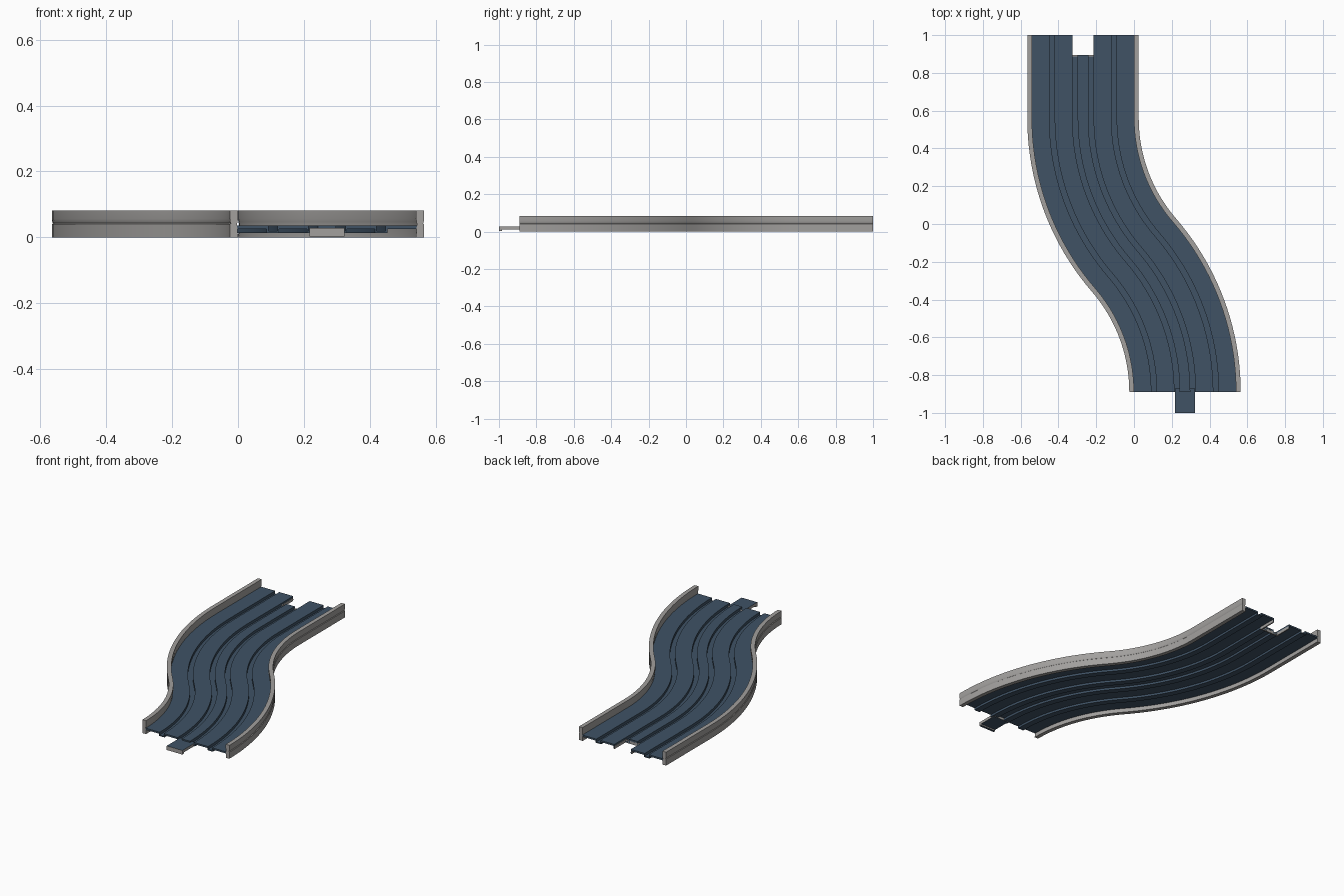
import bpy, bmesh, math

cube = bpy.data.objects.get("Cube")
if cube:
    bpy.data.objects.remove(cube, do_unlink=True)


def material(name, rgb):
    m = bpy.data.materials.new(name)
    m.use_nodes = True
    m.diffuse_color = (*rgb, 1)
    m.node_tree.nodes["Principled BSDF"].inputs["Base Color"].default_value = (*rgb, 1)
    return m


BLUE = material("slate_blue", (0.05, 0.085, 0.13))
GREY = material("warm_grey", (0.36, 0.35, 0.34))

# Centre line: one bend to the left, one back, then a straight run
SHIFT, START, BEND_END, END = 0.27, -0.89, 0.56, 1.0
LENGTH = BEND_END - START
ANGLE = 2 * math.atan(2 * SHIFT / LENGTH)
RADIUS = LENGTH / 2 / math.sin(ANGLE)
STEPS = 20


def centre_line():
    pts = []
    for i in range(STEPS + 1):
        a = ANGLE * i / STEPS
        pts.append((SHIFT - RADIUS + RADIUS * math.cos(a), START + RADIUS * math.sin(a), a))
    for i in range(STEPS - 1, -1, -1):
        a = ANGLE * i / STEPS
        pts.append((RADIUS - SHIFT - RADIUS * math.cos(a), BEND_END - RADIUS * math.sin(a), a))
    return pts + [(-SHIFT, END, 0.0)]


def finish(name, bm, mats):
    bmesh.ops.recalc_face_normals(bm, faces=bm.faces)
    mesh = bpy.data.meshes.new(name)
    bm.to_mesh(mesh)
    bm.free()
    for m in mats:
        mesh.materials.append(m)
    ob = bpy.data.objects.new(name, mesh)
    bpy.context.collection.objects.link(ob)
    return ob


def sweep(name, profile, mat):
    """Carry a closed (offset, height) profile along the centre line."""
    bm = bmesh.new()
    rings = [[bm.verts.new((x + u * math.cos(a), y + u * math.sin(a), z)) for u, z in profile]
             for x, y, a in centre_line()]
    n = len(profile)
    for r, s in zip(rings, rings[1:]):
        for i in range(n):
            j = (i + 1) % n
            bm.faces.new((r[i], r[j], s[j], s[i]))
    bm.faces.new(rings[0])
    bm.faces.new(rings[-1])
    return finish(name, bm, [mat])


def box(name, x0, x1, y0, y1, z0, z1, mats, blue_top=False):
    bm = bmesh.new()
    bmesh.ops.create_cube(bm, size=1)
    for v in bm.verts:
        v.co = ((x0, x1)[v.co.x > 0], (y0, y1)[v.co.y > 0], (z0, z1)[v.co.z > 0])
    bm.normal_update()
    if blue_top:
        for f in bm.faces:
            f.material_index = 1 if abs(f.normal.z) > 0.5 else 0
    return finish(name, bm, mats)


def smooth(ob):
    bpy.ops.object.select_all(action='DESELECT')
    ob.select_set(True)
    bpy.context.view_layer.objects.active = ob
    bpy.ops.object.shade_smooth_by_angle(angle=math.radians(35))


# Side rails with a fine groove part-way up the outside
rail = [(0.270, 0.0), (0.295, 0.0), (0.295, 0.040), (0.2915, 0.043), (0.2935, 0.047),
        (0.295, 0.056), (0.295, 0.082), (0.270, 0.082), (0.270, 0.056), (0.2715, 0.047),
        (0.273, 0.040)]
for name, side in (("left_rail", 1), ("right_rail", -1)):
    smooth(sweep(name, [(u * side, z) for u, z in rail], GREY))

# Road deck: a thin sheet folded down into four slot channels
TOP, UNDER, SLOT_TOP, SLOT_UNDER, HALF, WALL = 0.036, 0.026, 0.019, 0.013, 0.014, 0.005
upper, lower = [(-0.273, TOP)], [(-0.273, UNDER)]
for c in (-0.164, -0.042, 0.042, 0.164):
    w = HALF + WALL
    upper += [(c - HALF, TOP), (c - HALF, SLOT_TOP), (c + HALF, SLOT_TOP), (c + HALF, TOP)]
    lower += [(c - w, UNDER), (c - w, SLOT_UNDER), (c + w, SLOT_UNDER), (c + w, UNDER)]
upper.append((0.273, TOP))
lower.append((0.273, UNDER))
deck = sweep("road_deck", upper + lower[::-1], BLUE)

# Socket notch at the back end
cutter = box("socket_cutter", -SHIFT - 0.055, -SHIFT + 0.055, 0.895, 1.1, -0.1, 0.2, [BLUE])
cutter.hide_render = True
cut = deck.modifiers.new("socket", 'BOOLEAN')
cut.object = cutter
cut.operation = 'DIFFERENCE'
cut.solver = 'EXACT'
bpy.context.view_layer.objects.active = deck
bpy.ops.object.modifier_apply(modifier=cut.name)
bpy.data.objects.remove(cutter, do_unlink=True)
smooth(deck)

# Lips lining the socket
for name, side in (("socket_lip_left", 1), ("socket_lip_right", -1)):
    a, b = sorted((-SHIFT + side * 0.0545, -SHIFT + side * 0.062))
    box(name, a, b, 0.887, 0.998, 0.008, 0.0255, [GREY])
box("socket_lip_inner", -SHIFT - 0.0545, -SHIFT + 0.0545, 0.887, 0.8945, 0.008, 0.0255, [GREY])

# Connecting tongue at the front end, with a lip across its tip
box("tongue", SHIFT - 0.053, SHIFT + 0.053, -0.995, -0.87, 0.011, 0.028, [GREY, BLUE], True)
box("tongue_lip", SHIFT - 0.053, SHIFT + 0.053, -1.0, -0.985, 0.003, 0.028, [GREY, BLUE], True)
